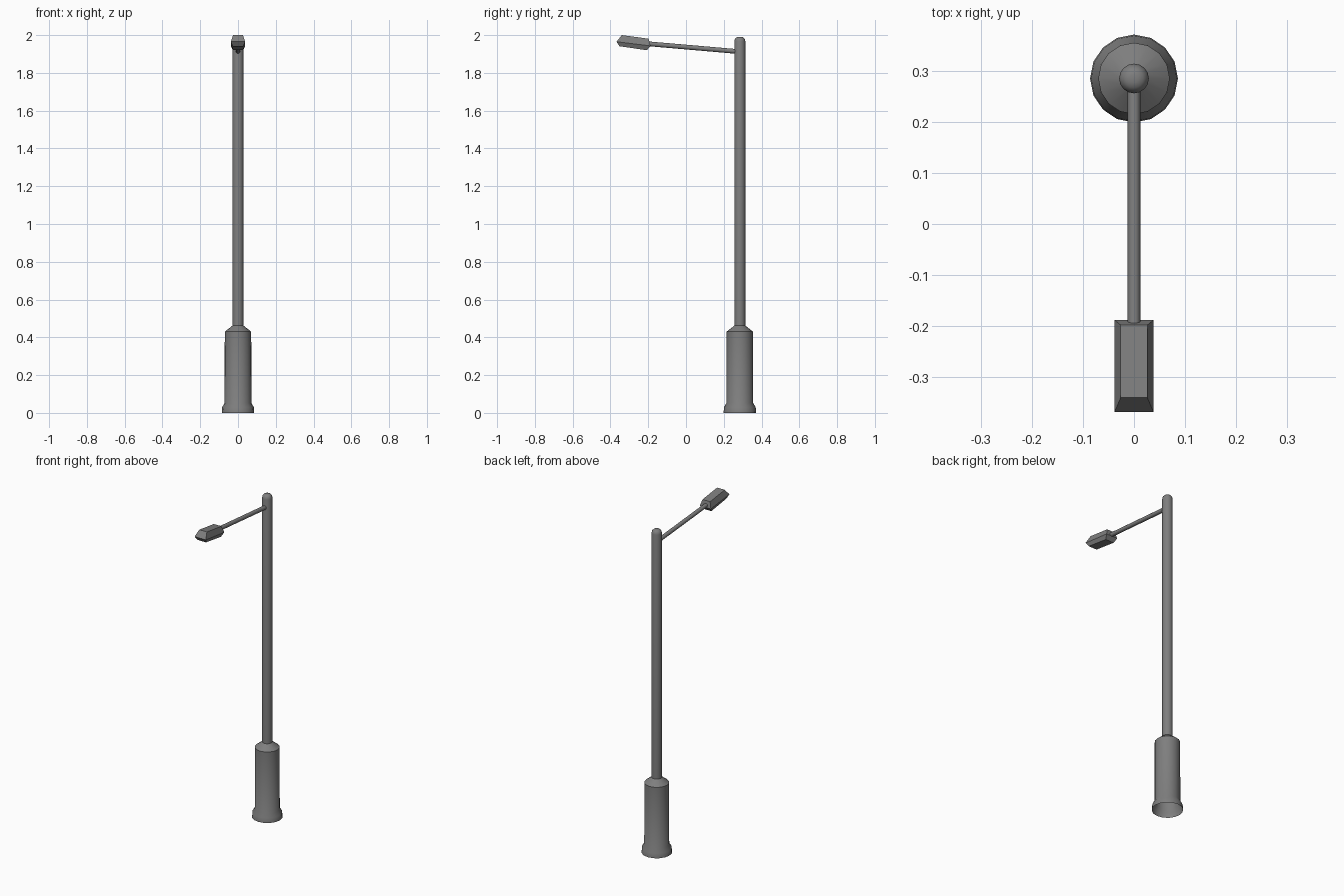
import bpy, bmesh, math
from mathutils import Vector

if "Cube" in bpy.data.objects:
    bpy.data.objects.remove(bpy.data.objects["Cube"])

grey = bpy.data.materials.new("mid grey metal")
grey.diffuse_color = (0.21, 0.21, 0.21, 1)
grey.use_nodes = True
grey.node_tree.nodes["Principled BSDF"].inputs["Base Color"].default_value = grey.diffuse_color

POLE_Y = 0.285


def finish(name, bm, smooth_angle=None):
    bmesh.ops.recalc_face_normals(bm, faces=bm.faces)
    me = bpy.data.meshes.new(name)
    bm.to_mesh(me)
    bm.free()
    me.materials.append(grey)
    ob = bpy.data.objects.new(name, me)
    bpy.context.collection.objects.link(ob)
    if smooth_angle:
        bpy.context.view_layer.objects.active = ob
        ob.select_set(True)
        bpy.ops.object.shade_smooth_by_angle(angle=math.radians(smooth_angle))
        ob.select_set(False)
    return ob


def loft(bm, rings, cap_start=True, cap_end=True):
    rows = [[bm.verts.new(p) for p in r] for r in rings]
    n = len(rows[0])
    for a, b in zip(rows, rows[1:]):
        for i in range(n):
            j = (i + 1) % n
            bm.faces.new((a[i], a[j], b[j], b[i]))
    if cap_start:
        bm.faces.new(rows[0][::-1])
    if cap_end:
        bm.faces.new(rows[-1])


def turned(name, profile, sides, cap_start, cap_end):
    bm = bmesh.new()
    rings = []
    for r, z in profile:
        rings.append([(r * math.cos(2 * math.pi * i / sides),
                       POLE_Y + r * math.sin(2 * math.pi * i / sides), z)
                      for i in range(sides)])
    loft(bm, rings, cap_start, cap_end)
    return finish(name, bm, 40)


# Flared base housing, open underneath, and pole with rounded top
turned("base_housing", [(0.086, 0), (0.084, 0.03), (0.071, 0.052),
                        (0.070, 0.43), (0.029, 0.462)], 16, False, False)
turned("pole", [(0.029, 0.46), (0.029, 1.967), (0.026, 1.98),
                (0.018, 1.988), (0.008, 1.991)], 16, False, True)

# Thin arm rising toward the lamp
start, end = Vector((0, 0.275, 1.913)), Vector((0, -0.2, 1.954))
axis = end - start
up = axis.cross(Vector((1, 0, 0))).normalized()
bm = bmesh.new()
loft(bm, [[c + 0.0125 * (math.cos(a) * Vector((1, 0, 0)) + math.sin(a) * up)
           for a in [2 * math.pi * i / 12 for i in range(12)]]
          for c in (start, end)])
finish("arm", bm, 40)

# Faceted lamp head: bottom, widest and top rectangles, tilted up at the front
bm = bmesh.new()
rings = []
for w, yf, zf, yb, zb in [(0.028, -0.352, 1.941, -0.207, 1.920),
                          (0.038, -0.368, 1.965, -0.188, 1.943),
                          (0.026, -0.340, 2.000, -0.198, 1.981)]:
    rings.append([(-w, yf, zf), (w, yf, zf), (w, yb, zb), (-w, yb, zb)])
loft(bm, rings)
finish("lamp_head", bm)
